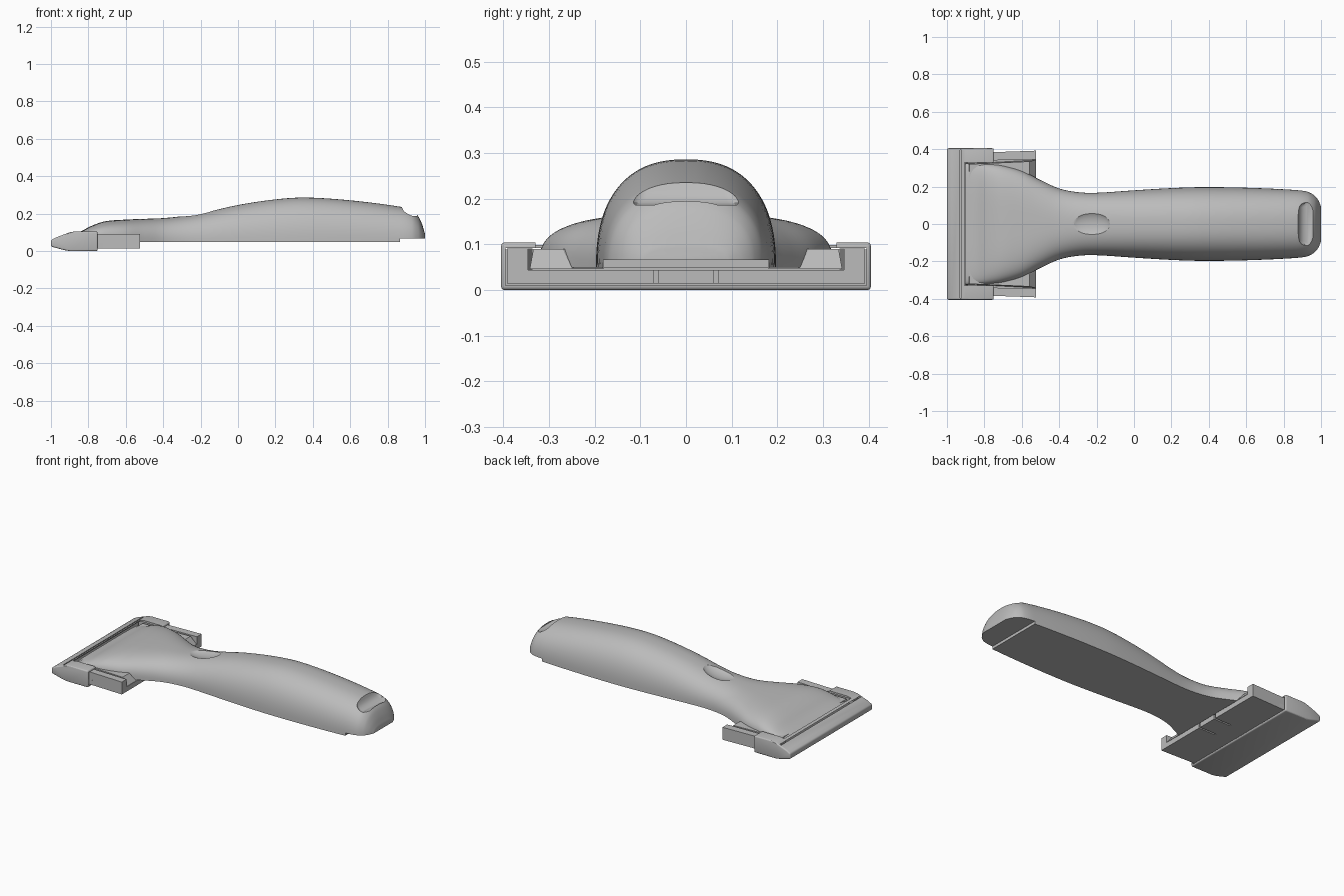
import bpy, bmesh
from math import cos, sin, pi, radians

if "Cube" in bpy.data.objects:
    bpy.data.objects.remove(bpy.data.objects["Cube"])

grey = bpy.data.materials.new("satin_grey")
grey.use_nodes = True
GREY = (0.5, 0.5, 0.5, 1)
grey.diffuse_color = GREY
grey.node_tree.nodes["Principled BSDF"].inputs["Base Color"].default_value = GREY


def loft(name, rings):
    """Skin a list of equal-length point rings and cap both ends."""
    bm = bmesh.new()
    loops = [[bm.verts.new(p) for p in ring] for ring in rings]
    for a, b in zip(loops, loops[1:]):
        for i in range(len(a)):
            j = (i + 1) % len(a)
            bm.faces.new((a[i], a[j], b[j], b[i]))
    bm.faces.new(loops[0])
    bm.faces.new(loops[-1])
    bmesh.ops.recalc_face_normals(bm, faces=bm.faces)
    mesh = bpy.data.meshes.new(name)
    bm.to_mesh(mesh)
    bm.free()
    mesh.materials.append(grey)
    ob = bpy.data.objects.new(name, mesh)
    bpy.context.collection.objects.link(ob)
    return ob


def box(name, x, y, z):
    return loft(name, [[(x[0], y[0], h), (x[1], y[0], h), (x[1], y[1], h), (x[0], y[1], h)]
                       for h in z])


def apply(ob, mod):
    bpy.ops.object.select_all(action='DESELECT')
    ob.select_set(True)
    bpy.context.view_layer.objects.active = ob
    bpy.ops.object.modifier_apply(modifier=mod.name)


def boolean(ob, other, operation='DIFFERENCE'):
    mod = ob.modifiers.new("boolean", 'BOOLEAN')
    mod.operation, mod.object, mod.solver = operation, other, 'EXACT'
    apply(ob, mod)
    bpy.data.objects.remove(other)


def bevel(ob, width, segments):
    mod = ob.modifiers.new("bevel", 'BEVEL')
    mod.width, mod.segments, mod.limit_method = width, segments, 'ANGLE'
    apply(ob, mod)


def smooth(ob, angle=30):
    bpy.ops.object.select_all(action='DESELECT')
    ob.select_set(True)
    bpy.context.view_layer.objects.active = ob
    bpy.ops.object.shade_smooth_by_angle(angle=radians(angle))


def spline(points, steps):
    """Catmull-Rom interpolation through tuples, by x position."""
    out = []
    for i in range(len(points) - 1):
        p1, p2 = points[i], points[i + 1]
        p0, p3 = points[max(i - 1, 0)], points[min(i + 2, len(points) - 1)]
        span = p2[0] - p1[0]
        for k in range(steps):
            t = k / steps
            row = [p1[0] + t * span]
            for c in range(1, len(p1)):
                m1 = (p2[c] - p0[c]) / (p2[0] - p0[0]) * span
                m2 = (p3[c] - p1[c]) / (p3[0] - p1[0]) * span
                row.append((2*t**3 - 3*t*t + 1) * p1[c] + (t**3 - 2*t*t + t) * m1
                           + (3*t*t - 2*t**3) * p2[c] + (t**3 - t*t) * m2)
            out.append(row)
    return out + [list(points[-1])]


# Handle: x, half width, top height, squareness of the section
stations = [
    (-0.9, 0.325, 0.09, 5), (-0.84, 0.324, 0.11, 4.5), (-0.78, 0.322, 0.14, 4),
    (-0.71, 0.315, 0.163, 3.6), (-0.6, 0.285, 0.172, 3.2), (-0.5, 0.235, 0.176, 2.8),
    (-0.4, 0.19, 0.18, 2.5), (-0.3, 0.17, 0.19, 2.4), (-0.2, 0.167, 0.205, 2.4),
    (0, 0.18, 0.25, 2.4), (0.2, 0.192, 0.28, 2.4), (0.36, 0.197, 0.29, 2.4),
    (0.6, 0.194, 0.275, 2.4), (0.86, 0.182, 0.242, 2.4), (0.93, 0.172, 0.222, 2.4),
    (0.965, 0.152, 0.188, 2.5), (0.985, 0.128, 0.145, 2.6), (1, 0.095, 0.095, 3),
]


def section(x, w, top, n, bottom, count=40):
    ring = []
    for i in range(count + 1):
        a = pi * i / count
        c, s = cos(a), max(sin(a), 0)
        y = w * abs(c) ** (2 / n) * (1 if c > 0 else -1)
        ring.append((x, y, bottom + (top - bottom) * s ** (2 / n)))
    return ring


handle = loft("handle", [section(*s, 0.053) for s in spline(stations, 5)])

# Step under the rounded butt end
boolean(handle, box("butt_step", (0.865, 1.2), (-0.5, 0.5), (-0.1, 0.07)))

# Hanging slot with a scooped floor
def stadium(z, left, right, half):
    r = (right - left) / 2
    cx = (right + left) / 2
    ring = []
    for i in range(24):
        a = pi * i / 23
        ring.append((cx + r * cos(a), half - r + r * sin(a), z))
    return ring + [(2 * cx - x, -y, z) for x, y, z in ring]

slot = loft("slot", [stadium(0.19, 0.925, 0.957, 0.112), stadium(0.195, 0.905, 0.957, 0.117),
                     stadium(0.21, 0.888, 0.957, 0.12), stadium(0.24, 0.876, 0.957, 0.12),
                     stadium(0.4, 0.876, 0.957, 0.12)])
boolean(handle, slot)

# Thumb dimple
bpy.ops.mesh.primitive_uv_sphere_add(segments=48, ring_count=24, location=(-0.23, 0, 0.222))
dimple = bpy.context.object
dimple.scale = (0.11, 0.075, 0.04)
dimple.rotation_euler[1] = radians(-9)
dimple.data.materials.append(grey)
bpy.context.view_layer.update()
boolean(handle, dimple)
smooth(handle)

# Wings either side of the neck, sloped at the back
def wing(side):
    bottom = [(-0.89, 0.2), (-0.89, 0.322), (-0.525, 0.342), (-0.525, 0.25), (-0.6, 0.18)]
    top = [(-0.88, 0.2), (-0.88, 0.32), (-0.56, 0.334), (-0.56, 0.27), (-0.62, 0.2)]
    return loft("wing_" + ("left" if side > 0 else "right"),
                [[(x, side * y, z) for x, y in ring] for ring, z in ((bottom, 0.05), (top, 0.094))])

for side in (1, -1):
    wing(side)

# Blade carrier: floor with two flexing slits and a side rail each side
carrier = box("blade_carrier", (-0.92, -0.525), (-0.385, 0.385), (0.018, 0.048))
for side in (1, -1):
    y = side * 0.065
    boolean(carrier, box("slit", (-0.64, -0.4), (y - 0.005, y + 0.005), (-0.1, 0.2)))
    rail = [(-0.92, 0.336), (-0.92, 0.378), (-0.525, 0.392), (-0.525, 0.346)]
    loft("rail_" + ("left" if side > 0 else "right"),
         [[(px, side * py, z) for px, py in rail] for z in (0.018, 0.095)])

# Protective sleeve over the cutting edge: hollow, open on top for the handle
profile = [(-1, 0.028), (-1, 0.062), (-0.975, 0.076), (-0.9, 0.104), (-0.875, 0.108),
           (-0.75, 0.108), (-0.75, 0.004), (-0.9, 0.004), (-0.93, 0.009)]
sleeve = loft("blade_sleeve", [[(x, y, z) for x, z in profile] for y in (-0.405, 0.405)])
bevel(sleeve, 0.008, 3)
boolean(sleeve, box("hollow", (-0.93, -0.6), (-0.395, 0.395), (0.014, 0.096)))
boolean(sleeve, box("top_opening", (-0.905, -0.6), (-0.33, 0.33), (0.05, 0.3)))
smooth(sleeve)

# Settle the model on the ground
bpy.context.view_layer.update()
parts = [o for o in bpy.context.scene.objects if o.type == 'MESH']
low = min((o.matrix_world @ v.co).z for o in parts for v in o.data.vertices)
for o in parts:
    o.location.z -= low
